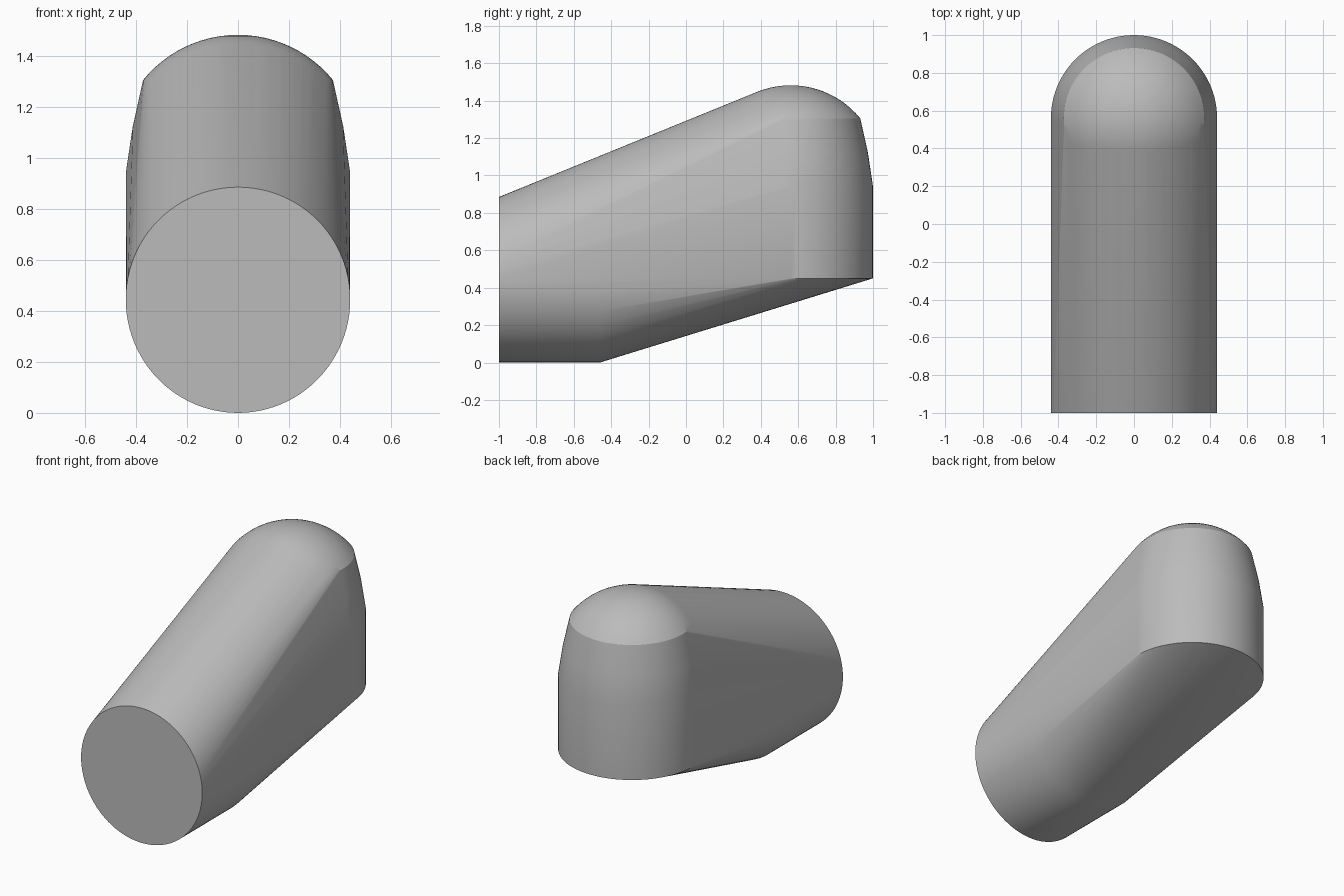
import bpy
import bmesh
from math import sin, cos, radians, pi, sqrt, asin

cube = bpy.data.objects.get("Cube")
if cube:
    bpy.data.objects.remove(cube)

R = 0.44           # radius of the barrel and the upright end
AXIS_Z = 0.445     # height of the barrel axis
POST_Y = 0.56      # centre of the upright end
SEGMENTS = 96

# Plain grey material
grey = bpy.data.materials.new("grey")
grey.use_nodes = True
colour = (0.5, 0.5, 0.5, 1)
grey.diffuse_color = colour
grey.node_tree.nodes["Principled BSDF"].inputs["Base Color"].default_value = colour

bm = bmesh.new()


def ring(point):
    for i in range(SEGMENTS):
        a = 2 * pi * i / SEGMENTS
        bm.verts.new(point(cos(a), sin(a)))


def upright_ring(r, z):
    ring(lambda c, s: (r * c, POST_Y + r * s, z))


# Barrel: round front face and the end of its straight underside
for y in (-1, -0.46):
    ring(lambda c, s: (R * c, y, AXIS_Z + AXIS_Z * s if s < 0 else AXIS_Z + R * s))

# Upright end: straight wall, then a gentle taper
for r, z in ((R, 0.45), (R, 0.94), (0.413, 1.12), (0.372, 1.305)):
    upright_ring(r, z)

# Dome: shallow spherical cap
cap_r, cap_h = 0.372, 0.177
ball = (cap_r ** 2 + cap_h ** 2) / (2 * cap_h)
edge = asin(cap_r / ball)
STEPS = 12
for i in range(1, STEPS):
    a = edge * i / STEPS
    upright_ring(ball * sin(a), 1.482 - ball * (1 - cos(a)))
bm.verts.new((0, POST_Y, 1.482))

# Skin stretched around barrel and upright end
hull = bmesh.ops.convex_hull(bm, input=bm.verts[:])
bmesh.ops.delete(bm, geom=[v for v in bm.verts if not v.link_faces], context="VERTS")
bmesh.ops.dissolve_limit(bm, angle_limit=radians(0.3), verts=bm.verts[:], edges=bm.edges[:])
bmesh.ops.recalc_face_normals(bm, faces=bm.faces[:])

mesh = bpy.data.meshes.new("rounded_body")
bm.to_mesh(mesh)
bm.free()
mesh.materials.append(grey)
body = bpy.data.objects.new("rounded_body", mesh)
bpy.context.collection.objects.link(body)

bpy.ops.object.select_all(action="DESELECT")
body.select_set(True)
bpy.context.view_layer.objects.active = body
bpy.ops.object.shade_smooth_by_angle(angle=radians(20))
